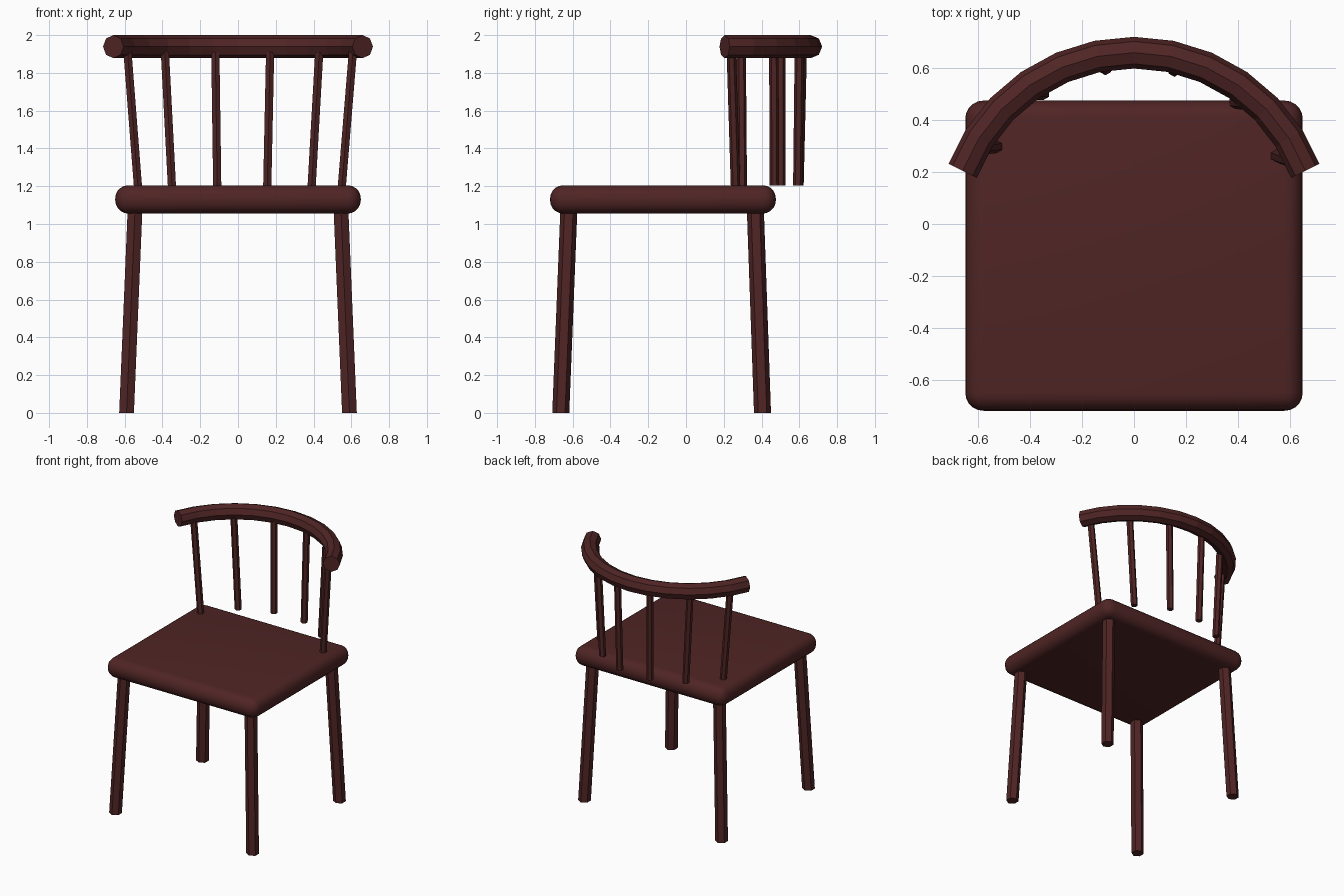
import bpy
import math
from mathutils import Vector

cube = bpy.data.objects.get("Cube")
if cube:
    bpy.data.objects.remove(cube, do_unlink=True)

COLOUR = (0.08, 0.018, 0.018, 1)
wood = bpy.data.materials.new("dark red wood")
wood.use_nodes = True
wood.diffuse_color = COLOUR
wood.node_tree.nodes["Principled BSDF"].inputs["Base Color"].default_value = COLOUR


def rod(name, bottom, top, radius):
    """Six-sided rod with level ends, sheared between two points."""
    bottom, top = Vector(bottom), Vector(top)
    bpy.ops.mesh.primitive_cylinder_add(vertices=6, radius=radius, depth=1)
    ob = bpy.context.object
    ob.name = name
    for v in ob.data.vertices:
        v.co += bottom.lerp(top, v.co.z + 0.5) - Vector((0, 0, v.co.z))
    ob.data.materials.append(wood)


# Seat: a slab with fully rounded edges
bpy.ops.mesh.primitive_cube_add(size=1, location=(0, -0.122, 1.13))
seat = bpy.context.object
seat.name = "seat"
seat.scale = (1.3, 1.195, 0.15)
bpy.ops.object.transform_apply(location=False, rotation=False, scale=True)
bevel = seat.modifiers.new("round_edges", 'BEVEL')
bevel.width = 0.07
bevel.segments = 5
bpy.ops.object.modifier_apply(modifier=bevel.name)
bpy.ops.object.shade_smooth_by_angle(angle=math.radians(40))
seat.data.materials.append(wood)

# Splayed legs
for side, sx in (("right", -1), ("left", 1)):
    for end, foot_y, top_y in (("front", -0.663, -0.62), ("back", 0.405, 0.367)):
        rod(f"{end}_{side}_leg", (sx * 0.59, foot_y, 0), (sx * 0.545, top_y, 1.08), 0.045)

# Back spindles: bottom and top positions in plan
spindles = [
    ((-0.53, 0.298), (-0.585, 0.292)), ((-0.35, 0.502), (-0.387, 0.502)),
    ((-0.11, 0.598), (-0.12, 0.615)), ((0.155, 0.592), (0.17, 0.6)),
    ((0.39, 0.468), (0.43, 0.465)), ((0.55, 0.262), (0.608, 0.24)),
]
for i, (low, high) in enumerate(spindles):
    rod(f"back_spindle_{i + 1}", (*low, 1.203), (*high, 1.91), 0.025)

# Curved top rail: an eight-sided bar along a faceted arc
curve = bpy.data.curves.new("top_rail", 'CURVE')
curve.dimensions = '3D'
curve.bevel_depth = 0.061
curve.bevel_resolution = 2
curve.use_fill_caps = True
STEPS, RADIUS, HALF = 12, 0.706, math.radians(69.2)
path = curve.splines.new('POLY')
path.points.add(STEPS)
for i, point in enumerate(path.points):
    a = HALF * (2 * i / STEPS - 1)
    point.co = (RADIUS * math.sin(a), RADIUS * math.cos(a) - 0.046, 1.939, 1)
path.use_smooth = False
curve.materials.append(wood)
rail = bpy.data.objects.new("top_rail", curve)
bpy.context.collection.objects.link(rail)
